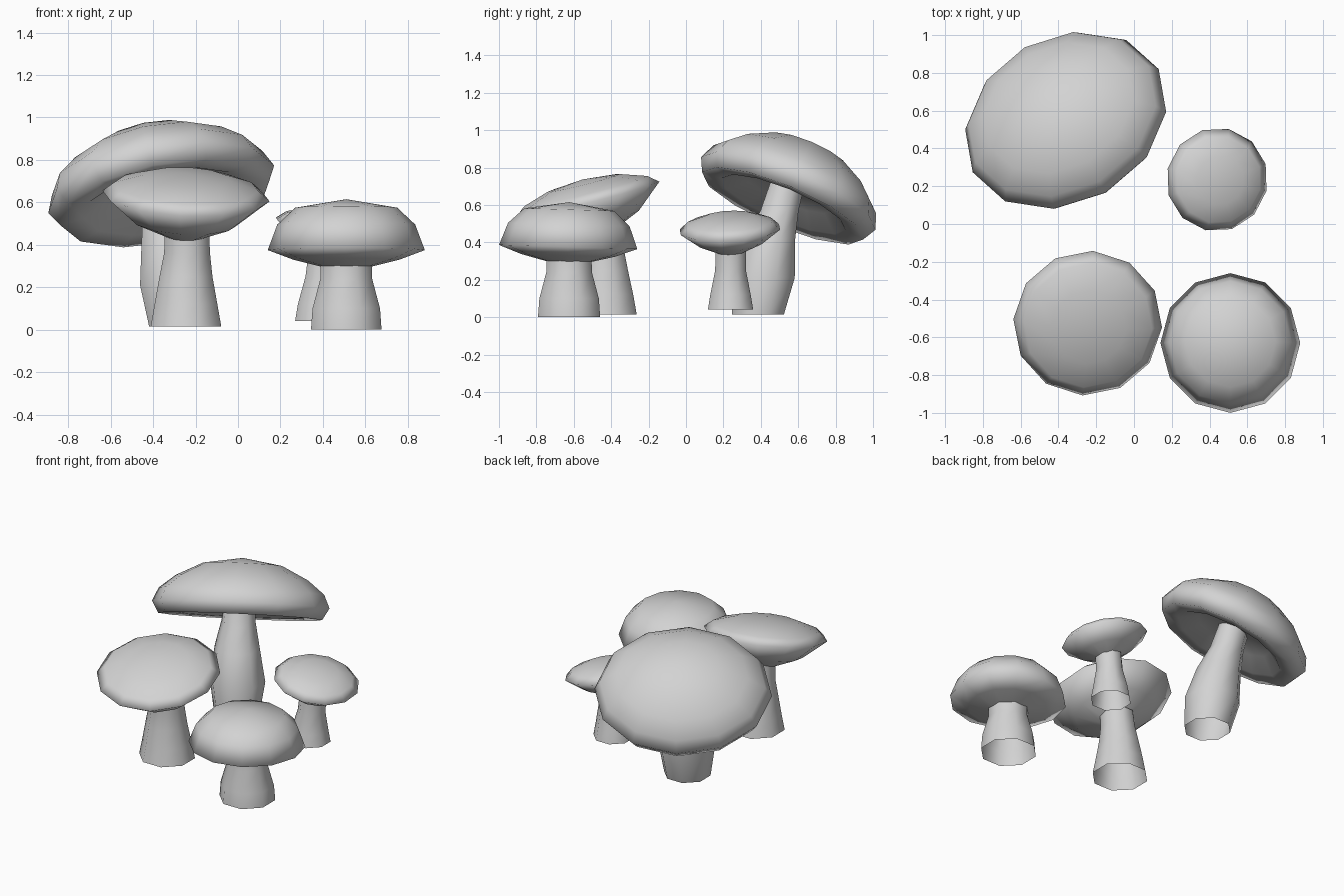
import bpy
import bmesh
from math import cos, sin, tau
from mathutils import Vector, Matrix

cube = bpy.data.objects.get("Cube")
if cube:
    bpy.data.objects.remove(cube, do_unlink=True)

GREY = (0.65, 0.65, 0.65, 1.0)
grey = bpy.data.materials.new("plain_grey")
grey.use_nodes = True
grey.diffuse_color = GREY
grey.node_tree.nodes["Principled BSDF"].inputs["Base Color"].default_value = GREY


def loft(name, rings, pole=None):
    """Skin a stack of equal rings, optionally closed by a pole at the end."""
    bm = bmesh.new()
    loops = [[bm.verts.new(p) for p in ring] for ring in rings]
    n = len(loops[0])
    for a, b in zip(loops, loops[1:]):
        for j in range(n):
            k = (j + 1) % n
            bm.faces.new((a[j], a[k], b[k], b[j]))
    if pole is not None:
        tip = bm.verts.new(pole)
        for j in range(n):
            bm.faces.new((loops[-1][j], loops[-1][(j + 1) % n], tip))
    for f in bm.faces:
        f.smooth = True
    mesh = bpy.data.meshes.new(name)
    bm.to_mesh(mesh)
    bm.free()
    mesh.materials.append(grey)
    obj = bpy.data.objects.new(name, mesh)
    bpy.context.collection.objects.link(obj)


def stem(name, sections, sides=8):
    """Open tube through (x, y, z, radius) sections."""
    loft(name, [[(x + r * cos(tau * (j + 0.5) / sides),
                  y + r * sin(tau * (j + 0.5) / sides), z) for j in range(sides)]
                for x, y, z, r in sections])


def cap(name, centre, slope, profile, apex, squash=1.0, spin=0.0, sides=12):
    """Turned cap whose rim plane rises by slope along x and y."""
    axis = Vector((-slope[0], -slope[1], 1)).normalized()
    down = Vector((axis.x, axis.y, 0))
    down = (down - axis * down.dot(axis)).normalized()
    side = axis.cross(down)
    place = Matrix.Translation(centre) @ Matrix((down, side, axis)).transposed().to_4x4()
    angles = [tau * (j + spin) / sides for j in range(sides)]
    rings = [[place @ Vector((r * squash * cos(a), r * sin(a), h)) for a in angles]
             for r, h in profile]
    loft(name, rings, place @ Vector((0, 0, apex)))


# Round mushroom, front left
stem("round_stem", [(0.51, -0.625, 0, 0.18), (0.51, -0.625, 0.1, 0.172),
                    (0.51, -0.625, 0.24, 0.132), (0.51, -0.625, 0.33, 0.13)])
cap("round_cap", (0.51, -0.63, 0.375), (0, -0.03),
    [(0.11, -0.08), (0.25, -0.045), (0.37, 0), (0.325, 0.12), (0.24, 0.2)], 0.24)

# Flat mushroom, front right
stem("flat_stem", [(-0.245, -0.43, 0.015, 0.18), (-0.245, -0.43, 0.12, 0.16),
                   (-0.245, -0.435, 0.25, 0.135), (-0.24, -0.44, 0.36, 0.117),
                   (-0.24, -0.455, 0.48, 0.112)])
cap("flat_cap", (-0.245, -0.525, 0.63), (-0.05, 0.25),
    [(0.09, -0.195), (0.25, -0.125), (0.395, 0), (0.34, 0.045), (0.2, 0.09)],
    0.11, spin=0.5)

# Small mushroom, back left
stem("small_stem", [(0.39, 0.238, 0.04, 0.131), (0.39, 0.238, 0.12, 0.117),
                    (0.4, 0.238, 0.25, 0.089), (0.415, 0.24, 0.38, 0.087)])
cap("small_cap", (0.44, 0.235, 0.468), (-0.22, 0.05),
    [(0.07, -0.125), (0.17, -0.08), (0.275, 0), (0.23, 0.042), (0.13, 0.075)], 0.085)

# Large leaning mushroom, back right, with a rounded lip under the rim
stem("large_stem", [(-0.28, 0.385, 0.015, 0.15), (-0.295, 0.415, 0.21, 0.18),
                    (-0.32, 0.45, 0.42, 0.145), (-0.345, 0.5, 0.57, 0.11),
                    (-0.37, 0.55, 0.74, 0.1)])
cap("large_cap", (-0.355, 0.535, 0.635), (0.25, -0.45),
    [(0.08, 0.06), (0.28, 0.035), (0.4, -0.035), (0.52, -0.045), (0.563, 0.03),
     (0.525, 0.115), (0.42, 0.2), (0.25, 0.285)], 0.325, squash=0.87)
